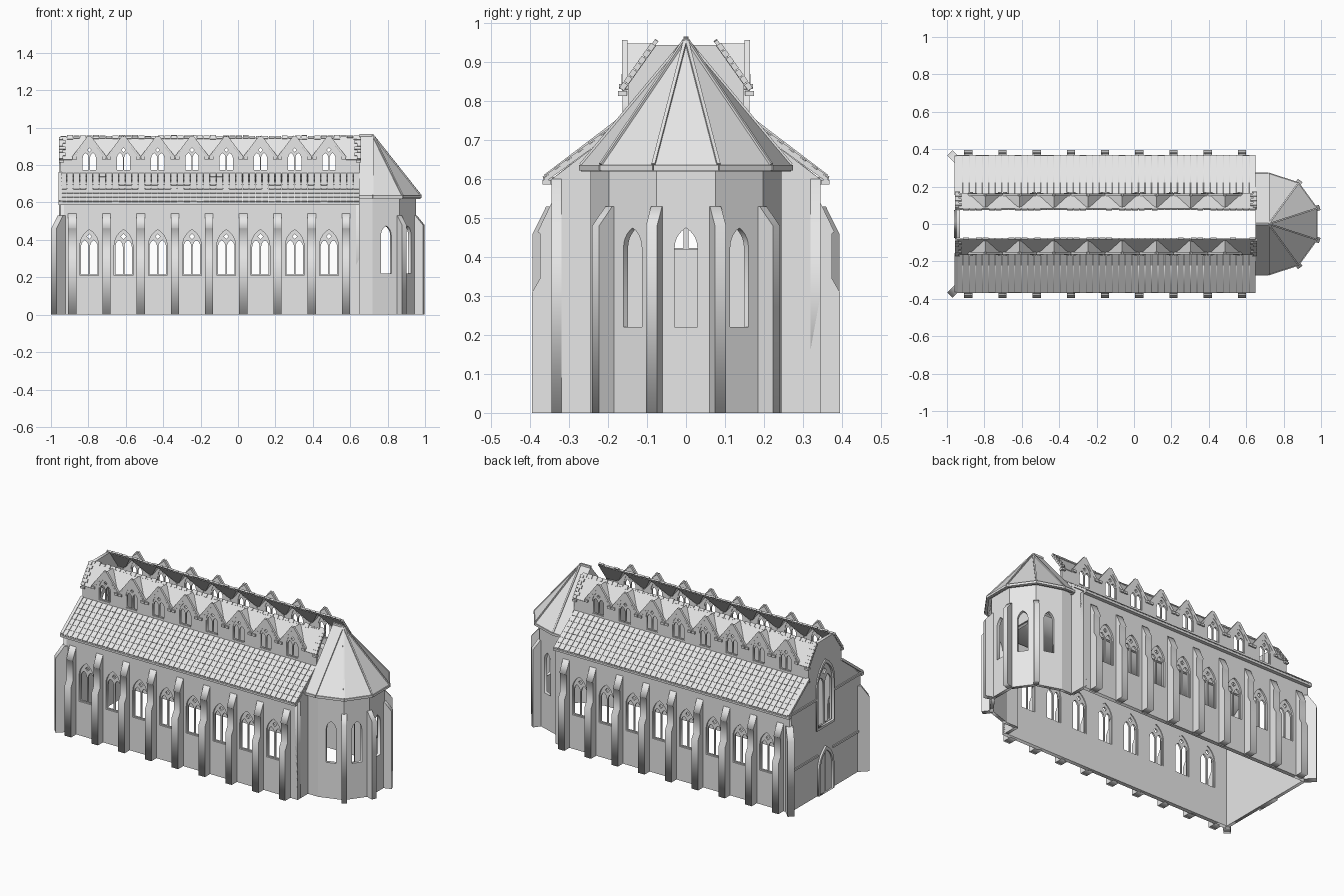
import bpy, bmesh, math, random
from mathutils import Matrix, Vector

random.seed(4)
cube = bpy.data.objects.get("Cube")
if cube:
    bpy.data.objects.remove(cube)

stone = bpy.data.materials.new("pale_grey_stone")
stone.use_nodes = True
stone.diffuse_color = (0.8, 0.8, 0.8, 1)
stone.node_tree.nodes["Principled BSDF"].inputs["Base Color"].default_value = (0.8, 0.8, 0.8, 1)

WEST, EAST, WALL_Y, CLERE_Y = -0.95, 0.65, 0.345, 0.155
BAY = 0.183
BAYS = [-0.795 + BAY * i for i in range(8)]
APSE_X, APSE_R = 0.72, 0.245


def finish(name, bm):
    bmesh.ops.remove_doubles(bm, verts=bm.verts, dist=1e-5)
    bmesh.ops.recalc_face_normals(bm, faces=bm.faces)
    mesh = bpy.data.meshes.new(name)
    bm.to_mesh(mesh)
    bm.free()
    mesh.materials.clear()
    mesh.materials.append(stone)
    obj = bpy.data.objects.new(name, mesh)
    bpy.context.collection.objects.link(obj)
    return obj


def panel(name, origin, degrees, loops, thick):
    """Upright slab: first loop is the outline, the others are holes."""
    curve = bpy.data.curves.new(name, 'CURVE')
    curve.dimensions = '2D'
    curve.fill_mode = 'BOTH'
    curve.extrude = thick / 2
    for loop in loops:
        spline = curve.splines.new('POLY')
        spline.points.add(len(loop) - 1)
        for point, (x, z) in zip(spline.points, loop):
            point.co = (x, z, 0, 1)
        spline.use_cyclic_u = True
    temp = bpy.data.objects.new("temp", curve)
    bpy.context.collection.objects.link(temp)
    bpy.context.view_layer.update()
    mesh = bpy.data.meshes.new_from_object(temp.evaluated_get(bpy.context.evaluated_depsgraph_get()))
    bpy.data.objects.remove(temp)
    bm = bmesh.new()
    bm.from_mesh(mesh)
    bpy.data.meshes.remove(mesh)
    bm.transform(Matrix.Translation(origin) @ Matrix.Rotation(math.radians(degrees), 4, 'Z')
                 @ Matrix.Rotation(math.pi / 2, 4, 'X'))
    return finish(name, bm)


def arch(cx, z0, z1, w):
    """Pointed arch outline with equilateral head."""
    spring = z1 - 0.866 * w
    head = [(w * (math.cos(a) - 0.5), spring + w * math.sin(a))
            for a in (math.radians(d) for d in range(0, 61, 12))]
    right = [(w / 2, z0)] + head
    left = [(-x, z) for x, z in reversed(right[:-1])]
    return [(cx + x, z) for x, z in right + left]


def tracery(name, origin, degrees, cx, z0, z1, w):
    """Two lights and a diamond in a pointed frame."""
    spring = z1 - 0.866 * w
    loops = [arch(cx, z0 - 0.003, z1 + 0.004, w + 0.006)]
    loops += [arch(cx + s * 0.24 * w, z0 + 0.004, spring + 0.3 * w, 0.4 * w) for s in (-1, 1)]
    mid, r = spring + 0.5 * w, 0.14 * w
    loops.append([(cx + r, mid), (cx, mid + r), (cx - r, mid), (cx, mid - r)])
    panel(name, origin, degrees, loops, 0.01)


def add_box(bm, centre, size, basis=None):
    matrix = Matrix.Translation(centre) @ (basis or Matrix()) @ Matrix.Diagonal((*size, 1))
    bmesh.ops.create_cube(bm, size=1, matrix=matrix)


def add_beam(bm, a, b, w, h):
    a, b = Vector(a), Vector(b)
    add_box(bm, (a + b) / 2, (w, h, (b - a).length), (b - a).to_track_quat('Z', 'Y').to_matrix().to_4x4())


def slope_basis(up, tilt=0.0):
    x = Vector((1, 0, 0))
    n = x.cross(up)
    if n.z < 0:
        n.negate()
    u = (up - n * tilt).normalized()
    n = (n - up * n.dot(u)).normalized()
    n = n - u * n.dot(u)
    return Matrix((x, u, n.normalized())).transposed().to_4x4(), n.normalized()


def mirrored(half):
    return half + [(-y, z) for y, z in reversed(half)]


# Nave walls, buttresses, roofs and clerestory, once for each side
buttress = [(-0.01, 0), (0.05, 0), (0.05, 0.31), (0.03, 0.345), (0.03, 0.46),
            (0.036, 0.465), (0, 0.54), (-0.01, 0.54)]
corner_buttress = [(-0.02, 0), (0.049, 0), (0.049, 0.46), (0, 0.53), (-0.02, 0.53)]
for s, side in ((1, "back"), (-1, "front")):
    wall = [(WEST, 0), (EAST, 0), (EAST, 0.6), (WEST, 0.6)]
    panel(side + "_nave_wall", (0, s * (WALL_Y - 0.0125), 0), 0,
          [wall] + [arch(c, 0.21, 0.455, 0.1) for c in BAYS], 0.025)
    for c in BAYS:
        tracery(side + "_nave_tracery", (0, s * (WALL_Y - 0.015), 0), 0, c, 0.21, 0.455, 0.1)
        tracery(side + "_dormer_tracery", (0, s * CLERE_Y, 0), 0, c, 0.77, 0.91, 0.08)
    for i in range(9):
        panel(side + "_buttress", (BAYS[0] + BAY * (i - 0.5), s * WALL_Y, 0), 90 * s, [buttress], 0.044)
    panel(side + "_corner_buttress", (WEST, s * WALL_Y, 0), 135 * s, [corner_buttress], 0.04)

    # Aisle roof slab with overlapping tiles
    slab = [(s * y, z) for y, z in ((0.365, 0.59), (0.365, 0.603), (0.155, 0.758), (0.155, 0.742))]
    panel(side + "_aisle_roof", ((WEST + EAST) / 2, 0, 0), 90, [slab], EAST - WEST)
    low, high = Vector((0, s * 0.365, 0.603)), Vector((0, s * 0.16, 0.755))
    basis, normal = slope_basis((high - low).normalized(), 0.05)
    bm = bmesh.new()
    rows, cols = 7, 46
    tile_w, tile_l = (EAST - WEST) / cols, (high - low).length / rows
    for r in range(rows):
        for c in range(cols):
            centre = low.lerp(high, (r + 0.5) / rows) + normal * 0.002
            centre.x = WEST + tile_w * (c + 0.5)
            add_box(bm, centre, (tile_w - 0.003, tile_l * random.uniform(0.97, 1.05), 0.004), basis)
    add_box(bm, (-0.15, s * 0.357, 0.592), (1.6, 0.022, 0.012))
    finish(side + "_aisle_tiles", bm)

    # Clerestory wall with a row of gables
    outline = [(WEST, 0.73), (EAST, 0.73), (EAST, 0.83)]
    for c in reversed(BAYS):
        outline += [(c + BAY / 2 - 0.001, 0.83), (c, 0.945), (c - BAY / 2 + 0.001, 0.83)]
    panel(side + "_clerestory_wall", (0, s * CLERE_Y, 0), 0,
          [outline + [(WEST, 0.83)]] + [arch(c, 0.77, 0.91, 0.08) for c in BAYS], 0.016)

    # Upper roof and dormer roofs as one folded sheet
    bm = bmesh.new()
    eave, ridge = s * 0.163, s * 0.08

    def face(*points):
        bm.faces.new([bm.verts.new(p) for p in points])

    for c in BAYS:
        for d in (-1, 1):
            face((c, eave, 0.945), (c + d * BAY / 2, eave, 0.828), (c, ridge, 0.945))
        if c != BAYS[-1]:
            face((c + BAY / 2, eave, 0.828), (c, ridge, 0.945), (c + BAY, ridge, 0.945))
    for end, c, d in ((WEST, BAYS[0], -1), (EAST, BAYS[-1], 1)):
        face((end, eave, 0.828), (c + d * BAY / 2, eave, 0.828), (c, ridge, 0.945), (end, ridge, 0.945))
    roof = finish(side + "_upper_roof", bm)
    thick = roof.modifiers.new("thickness", 'SOLIDIFY')
    thick.thickness, thick.offset = 0.008, 0

    # Gable copings, valley kneelers, ragged ridge and end quoins
    bm = bmesh.new()
    for c in BAYS:
        for d in (-1, 1):
            add_beam(bm, (c + d * 0.086, s * 0.157, 0.838), (c, s * 0.157, 0.952), 0.014, 0.018)
            add_box(bm, (c + d * 0.078, s * 0.16, 0.838), (0.022, 0.024, 0.014))
    low, high = Vector((0, eave, 0.828)), Vector((0, ridge, 0.945))
    basis, normal = slope_basis((high - low).normalized())
    for i in range(46):
        centre = high + normal * 0.003
        centre.x = WEST + tile_w * (i + 0.5)
        add_box(bm, centre, (tile_w - 0.003, random.uniform(0.008, 0.026), 0.01), basis)
    for end, d in ((WEST, 1), (EAST, -1)):
        for i in range(7):
            length = 0.034 if i % 2 else 0.022
            centre = low.lerp(high, (i + 0.5) / 7) + normal * 0.004
            centre.x = end + d * (length / 2 - 0.007)
            add_box(bm, centre, (length, 0.018, 0.014), basis)
        add_box(bm, (end + d * 0.006, s * 0.163, 0.82), (0.026, 0.024, 0.012))
    finish(side + "_upper_roof_trim", bm)

    # Wall beside the apse
    end_wall = [(s * y, z) for y, z in ((0.235, 0), (WALL_Y, 0), (WALL_Y, 0.6), (0.155, 0.745), (0.155, 0.62), (0.235, 0.62))]
    panel(side + "_east_wall", (EAST - 0.01, 0, 0), 90, [end_wall], 0.02)
    panel(side + "_apse_side_wall", (0, s * (APSE_R - 0.01), 0), 0,
          [[(EAST - 0.01, 0), (APSE_X, 0), (APSE_X, 0.63), (EAST - 0.01, 0.63)]], 0.02)

# West front with large window, door and mouldings
half = [(WALL_Y, 0), (WALL_Y, 0.6), (0.16, 0.748), (0.16, 0.825), (0.08, 0.945)]
panel("west_wall", (WEST + 0.01, 0, 0), 90, [mirrored(half), arch(0, 0.42, 0.8, 0.15)], 0.02)
tracery("west_tracery", (WEST + 0.01, 0, 0), 90, 0, 0.42, 0.8, 0.15)
panel("west_window_frame", (WEST, 0, 0), 90, [arch(0, 0.405, 0.822, 0.174), arch(0, 0.42, 0.8, 0.15)], 0.016)
panel("door_frame", (WEST, 0, 0), 90, [arch(0, 0, 0.285, 0.15), arch(0, 0.002, 0.262, 0.12)], 0.024)
panel("door_leaves", (WEST, 0, 0), 90, [arch(s * 0.0, 0.002, 0.262, 0.12) for s in (1,)], 0.006)
bm = bmesh.new()
for s in (-1, 1):
    add_box(bm, (WEST, s * 0.21, 0.25), (0.014, 0.27, 0.012))
    add_beam(bm, (WEST, s * 0.36, 0.606), (WEST, s * 0.16, 0.758), 0.018, 0.014)
    add_box(bm, (WEST, s * 0.355, 0.596), (0.022, 0.024, 0.018))
    add_box(bm, (WEST, s * 0.215, 0.6), (0.014, 0.26, 0.012))
add_box(bm, (WEST, 0, 0.13), (0.012, 0.006, 0.25))
finish("west_mouldings", bm)

# Apse: five sides of a decagon, each with a lancet
in_r = APSE_R * math.cos(math.radians(18))
half_w = APSE_R * math.sin(math.radians(18))
for a in range(-72, 73, 36):
    t = math.radians(a)
    origin = (APSE_X + (in_r - 0.01) * math.cos(t), (in_r - 0.01) * math.sin(t), 0)
    panel("apse_wall", origin, a + 90,
          [[(-half_w, 0), (half_w, 0), (half_w, 0.63), (-half_w, 0.63)], arch(0, 0.22, 0.475, 0.058)], 0.02)
apse_buttress = [(-0.015, 0), (0.042, 0), (0.042, 0.48), (0, 0.53), (-0.015, 0.53)]
for a in (-54, -18, 18, 54):
    t = math.radians(a)
    panel("apse_buttress", (APSE_X + APSE_R * math.cos(t), APSE_R * math.sin(t), 0), a, [apse_buttress], 0.03)

# Apse roof: closed faceted cap with a short straight bay
ROOF_R = 0.27
ring = [(APSE_X + ROOF_R * math.cos(math.radians(a)), ROOF_R * math.sin(math.radians(a)))
        for a in range(-90, 91, 36)]
ring = [(EAST, -ROOF_R)] + ring + [(EAST, ROOF_R)]
bm = bmesh.new()
low = [bm.verts.new((x, y, 0.62)) for x, y in ring]
top = [bm.verts.new((x, y, 0.637)) for x, y in ring]
apex, back = bm.verts.new((APSE_X, 0, 0.96)), bm.verts.new((EAST, 0, 0.96))
for i in range(len(ring) - 1):
    bm.faces.new((low[i], low[i + 1], top[i + 1], top[i]))
    if 0 < i < len(ring) - 2:
        bm.faces.new((top[i], top[i + 1], apex))
bm.faces.new((top[0], top[1], apex, back))
bm.faces.new((top[-2], top[-1], back, apex))
bm.faces.new((low[0], top[0], back, top[-1], low[-1]))
cap = finish("apse_roof", bm)
thick = cap.modifiers.new("thickness", 'SOLIDIFY')
thick.thickness = 0.012
thick.offset = -1
bm = bmesh.new()
for x, y in ring[1:-1]:
    add_beam(bm, (x, y, 0.637), (APSE_X, 0, 0.961), 0.009, 0.009)
for a, b in zip(ring, ring[1:]):
    add_beam(bm, (*a, 0.63), (*b, 0.63), 0.01, 0.014)
add_beam(bm, (EAST, 0, 0.96), (APSE_X, 0, 0.96), 0.012, 0.012)
finish("apse_roof_ribs", bm)
